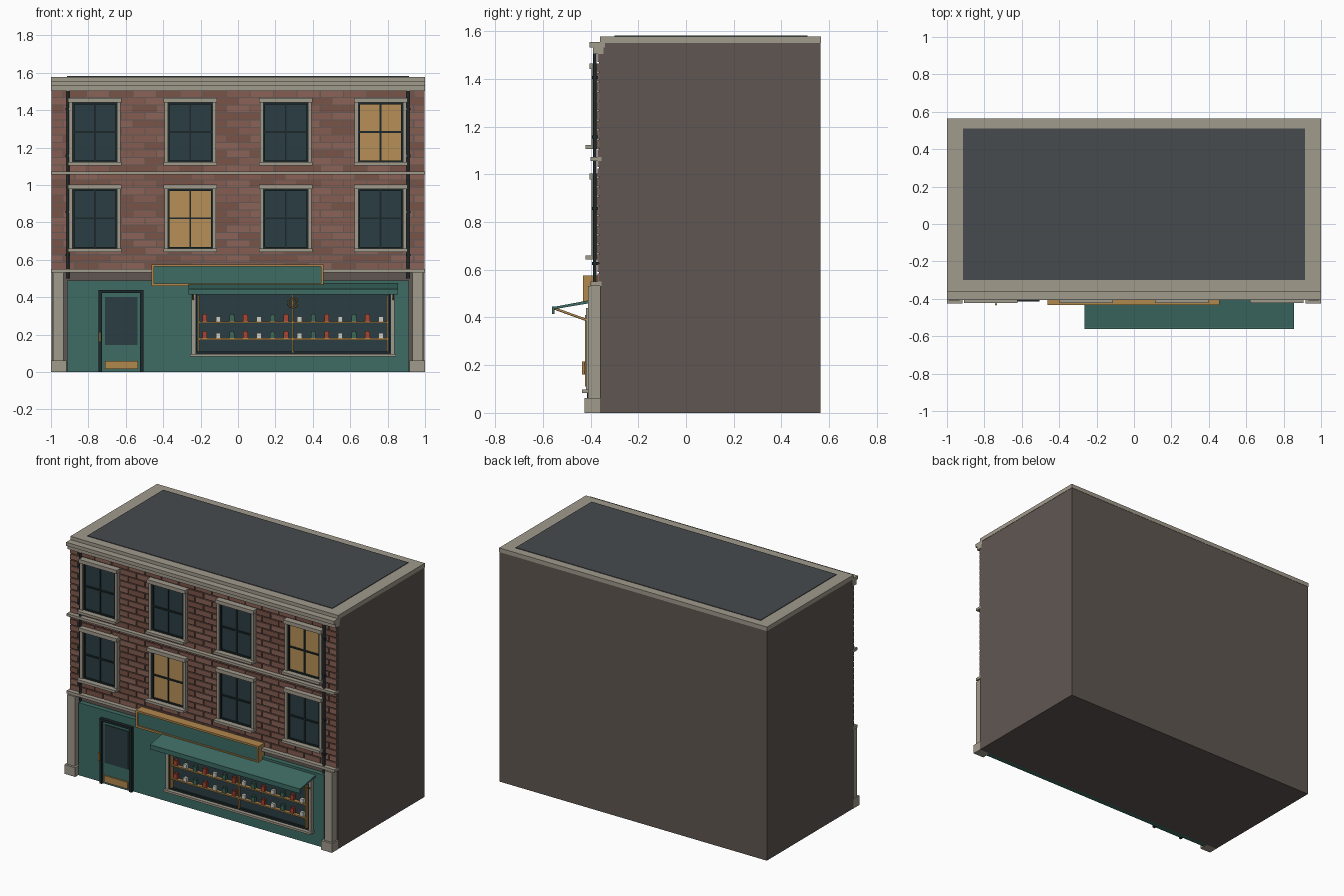
import bpy, bmesh, math, random
from mathutils import Vector, Matrix

if "Cube" in bpy.data.objects:
    bpy.data.objects.remove(bpy.data.objects["Cube"])

random.seed(4)


def mat(name, r, g, b):
    m = bpy.data.materials.new(name)
    m.diffuse_color = [(c / 255) ** 2.2 for c in (r, g, b)] + [1]
    m.use_nodes = True
    m.node_tree.nodes["Principled BSDF"].inputs["Base Color"].default_value = m.diffuse_color
    return m


STONE = mat("stone", 160, 153, 139)
WALL = mat("wall", 96, 87, 83)
MORTAR = mat("mortar", 100, 88, 84)
BRICKS = [mat("brick_a", 130, 93, 82), mat("brick_b", 120, 84, 74), mat("brick_c", 138, 100, 88)]
TEAL = mat("teal", 64, 108, 100)
DARK = mat("dark_frame", 34, 44, 46)
GLASS = mat("glass", 46, 64, 69)
LIT = mat("lit_glass", 182, 143, 88)
OCHRE = mat("ochre", 176, 135, 78)
ROOF = mat("roof", 72, 76, 79)
RED = mat("red", 170, 70, 52)
WHITE = mat("white", 205, 205, 198)
GREEN = mat("green", 62, 104, 88)


def add_box(bm, x0, x1, y0, y1, z0, z1, slot=0):
    m = Matrix.Translation(((x0 + x1) / 2, (y0 + y1) / 2, (z0 + z1) / 2))
    m = m @ Matrix.Diagonal((x1 - x0, y1 - y0, z1 - z0, 1))
    for v in bmesh.ops.create_cube(bm, size=1, matrix=m)["verts"]:
        for f in v.link_faces:
            f.material_index = slot


def finish(name, bm, *mats):
    me = bpy.data.meshes.new(name)
    bmesh.ops.recalc_face_normals(bm, faces=bm.faces)
    bm.to_mesh(me)
    bm.free()
    for m in mats:
        me.materials.append(m)
    ob = bpy.data.objects.new(name, me)
    bpy.context.collection.objects.link(ob)
    return ob


def boxes(name, material, *dims):
    bm = bmesh.new()
    for d in dims:
        add_box(bm, *d)
    return finish(name, bm, material)


def border(x0, x1, z0, z1, t, y0, y1):
    """Four bars making a rectangular frame in the facade plane."""
    return [(x0, x0 + t, y0, y1, z0, z1), (x1 - t, x1, y0, y1, z0, z1),
            (x0 + t, x1 - t, y0, y1, z1 - t, z1), (x0 + t, x1 - t, y0, y1, z0, z0 + t)]


def rod(name, a, b, r, material, sides=12):
    a, b = Vector(a), Vector(b)
    bm = bmesh.new()
    m = Matrix.Translation((a + b) / 2) @ (b - a).to_track_quat("Z", "Y").to_matrix().to_4x4()
    bmesh.ops.create_cone(bm, cap_ends=True, segments=sides, radius1=r, radius2=r,
                          depth=(b - a).length, matrix=m)
    return finish(name, bm, material)


def profile(name, pts, x0, x1, material):
    """Extrude a (y, z) outline along x."""
    bm = bmesh.new()
    f = bm.faces.new([bm.verts.new((x0, y, z)) for y, z in pts])
    ext = bmesh.ops.extrude_face_region(bm, geom=[f])["geom"]
    bmesh.ops.translate(bm, vec=(x1 - x0, 0, 0), verts=[v for v in ext if isinstance(v, bmesh.types.BMVert)])
    return finish(name, bm, material)


# Main block, roof and coping
boxes("building_body", WALL, (-.998, .998, -.36, .563, 0, 1.55))
boxes("parapet_coping", STONE, (-1, -.915, -.36, .565, 1.55, 1.578), (.915, 1, -.36, .565, 1.55, 1.578),
      (-.915, .915, .51, .565, 1.55, 1.578), (-.915, .915, -.36, -.30, 1.55, 1.578))
boxes("roof", ROOF, (-.915, .915, -.30, .51, 1.55, 1.582))

# Cornice and string courses
boxes("cornice", STONE, (-1, 1, -.405, -.34, 1.531, 1.555), (-1, 1, -.39, -.345, 1.503, 1.531))
boxes("string_courses", STONE, (-1, 1, -.40, -.355, 1.055, 1.072), (-1, 1, -.40, -.355, .532, .551))

# Brick facade: staggered courses of separate bricks
boxes("mortar_bed", MORTAR, (-.997, .997, -.364, -.355, .55, 1.505))
bm = bmesh.new()
course, length, gap = .04, .125, .006
for row in range(24):
    z = .55 + row * course
    x = -.995 - (length / 2 if row % 2 else 0)
    while x < .99:
        a, b = max(x, -.995), min(x + length - gap, .995)
        if b - a > .01:
            add_box(bm, a, b, -.371, -.36, z, min(z + course - gap, 1.505), random.randrange(3))
        x += length
finish("brick_courses", bm, *BRICKS)

# Upper windows
for row, z in enumerate((.66, 1.122)):
    for col, x in enumerate((-.765, -.255, .255, .762)):
        n = f"window_{row}_{col}_"
        top, mid = z + .318, z + .162
        boxes(n + "surround", STONE,
              (x - .138, x - .119, -.395, -.36, z, top), (x + .119, x + .138, -.395, -.36, z, top),
              (x - .143, x + .143, -.405, -.36, top, top + .025),
              (x - .143, x + .143, -.422, -.36, z - .017, z))
        lit = (row, col) in ((0, 1), (1, 3))
        boxes(n + "glass", LIT if lit else GLASS, (x - .119, x + .119, -.377, -.36, z, top))
        boxes(n + "bars", DARK, *border(x - .119, x + .119, z, top, .009, -.386, -.36),
              (x - .005, x + .005, -.383, -.36, z, top),
              (x - .119, x + .119, -.384, -.36, mid - .005, mid + .005))

# Pilasters and drainpipes, one each side
for s, side in ((-1, "left"), (1, "right")):
    def span(a, b):
        return min(s * a, s * b), max(s * a, s * b)
    boxes(side + "_pilaster", STONE, (*span(.932, .99), -.41, -.36, .06, .532),
          (*span(.918, .999), -.425, -.36, 0, .062))
    rod(side + "_drainpipe", (s * .91, -.382, .50), (s * .91, -.382, 1.505), .008, DARK)
    boxes(side + "_pipe_brackets", DARK,
          *[(*span(.898, .922), -.393, -.36, h, h + .012) for h in (.62, .85, 1.15, 1.40)])

# Shopfront panel
boxes("shopfront_panel", TEAL, (-.915, .915, -.392, -.36, 0, .49))

# Door
boxes("door_frame", DARK, (-.745, -.727, -.415, -.385, 0, .438), (-.523, -.505, -.415, -.385, 0, .438),
      (-.727, -.523, -.415, -.385, .422, .438))
boxes("door_leaf", TEAL, (-.727, -.523, -.402, -.385, 0, .422))
boxes("door_glass", GLASS, (-.71, -.537, -.408, -.39, .145, .402))
boxes("door_kick_plate", OCHRE, (-.712, -.535, -.412, -.39, .015, .06))
rod("door_handle", (-.738, -.43, .16), (-.738, -.43, .215), .006, OCHRE)
boxes("door_handle_mounts", OCHRE, *[(-.741, -.735, -.43, -.41, h, h + .006) for h in (.167, .202)])

# Sign board with raised border
boxes("sign_board", TEAL, (-.45, .445, -.423, -.36, .465, .568))
boxes("sign_border", OCHRE, *border(-.462, .457, .46, .576, .013, -.432, -.37))

# Display window
boxes("display_glass", GLASS, (-.225, .815, -.396, -.38, .10, .43))
boxes("display_frame", DARK, *border(-.232, .822, .095, .44, .014, -.41, -.385))
boxes("display_surround", STONE, (-.248, -.228, -.418, -.385, .095, .44), (.818, .838, -.418, -.385, .095, .44),
      (-.256, .845, -.435, -.385, .083, .097))
boxes("display_posts", OCHRE, (-.214, -.206, -.424, -.39, .11, .41), (.796, .804, -.424, -.39, .11, .41),
      (.289, .297, -.412, -.39, .105, .42))
boxes("display_shelves", OCHRE, (-.206, .796, -.418, -.39, .262, .271), (-.206, .796, -.418, -.39, .172, .181))

# Goods on the shelves
bm = bmesh.new()
for z in (.271, .181):
    for i in range(14):
        x, k = -.178 + i * .0725, i % 3
        add_box(bm, x - .013, x + .013, -.415, -.392, z, z + (.033, .027, .03)[k], k)
        if k != 1:
            add_box(bm, x - .009, x + .009, -.411, -.394, z + .03, z + .038, k)
finish("shelf_goods", bm, RED, WHITE, GREEN)

# Round ornament on the centre post
bpy.ops.mesh.primitive_torus_add(major_radius=.025, minor_radius=.004, major_segments=32, minor_segments=8,
                                 location=(.293, -.415, .37), rotation=(math.pi / 2, 0, 0))
ring = bpy.context.object
ring.name = "display_ring"
ring.data.materials.append(OCHRE)
bpy.ops.object.shade_smooth_by_angle()
boxes("display_ring_bar", OCHRE, (.27, .316, -.416, -.408, .367, .373))

# Awning: sloped sheet with a hanging valance, and its stays
profile("awning", [(-.39, .475), (-.555, .444), (-.555, .434), (-.39, .462)], -.265, .855, TEAL)
boxes("awning_valance", TEAL, (-.265, .855, -.562, -.552, .414, .445))
for x in (-.24, .83):
    rod("awning_stay", (x, -.55, .437), (x, -.405, .385), .005, OCHRE)
